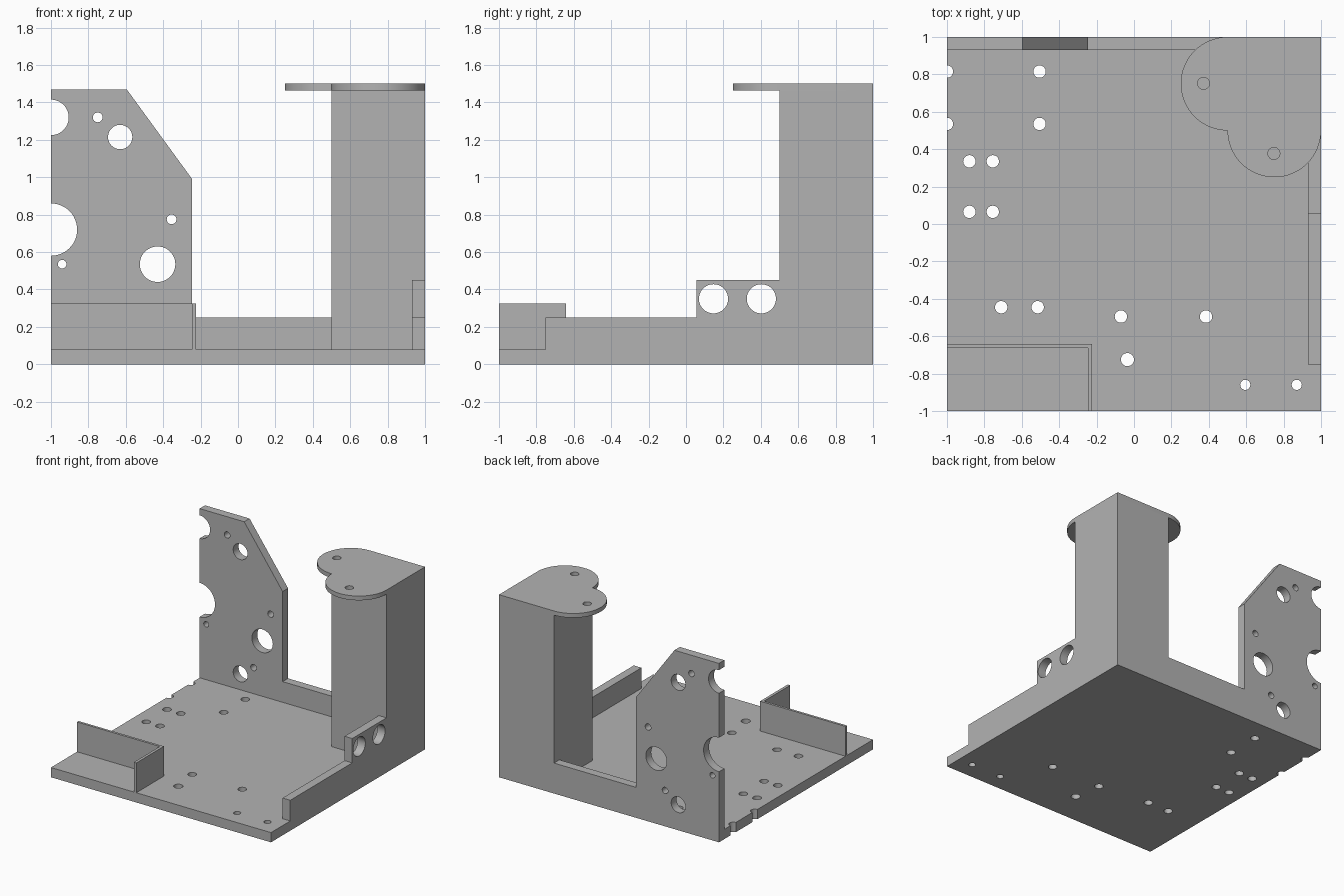
import bpy
import bmesh
from math import cos, sin, radians

default_cube = bpy.data.objects.get("Cube")
if default_cube:
    bpy.data.objects.remove(default_cube, do_unlink=True)

# One plain grey for the whole bracket
grey = bpy.data.materials.new("matte grey")
grey.use_nodes = True
COLOUR = (0.45, 0.45, 0.45, 1.0)
grey.diffuse_color = COLOUR
grey.node_tree.nodes["Principled BSDF"].inputs["Base Color"].default_value = COLOUR

# How profile coordinates (u, v) and depth w map to space for each extrusion axis
PLACE = {
    "x": lambda u, v, w: (w, u, v),
    "y": lambda u, v, w: (u, w, v),
    "z": lambda u, v, w: (u, v, w),
}


def arc(cu, cv, radius, start, end, steps):
    angles = [radians(start + (end - start) * i / steps) for i in range(steps + 1)]
    return [(cu + radius * cos(a), cv + radius * sin(a)) for a in angles]


def rect(u0, v0, u1, v1):
    return [(u0, v0), (u1, v0), (u1, v1), (u0, v1)]


def extrude_profiles(name, profiles, axis, low, high):
    """Make one object from closed profiles extruded from low to high."""
    bm = bmesh.new()
    for profile in profiles:
        bottom = [bm.verts.new(PLACE[axis](u, v, low)) for u, v in profile]
        top = [bm.verts.new(PLACE[axis](u, v, high)) for u, v in profile]
        bm.faces.new(bottom)
        bm.faces.new(top)
        for i in range(len(profile)):
            j = (i + 1) % len(profile)
            bm.faces.new((bottom[i], bottom[j], top[j], top[i]))
    bmesh.ops.recalc_face_normals(bm, faces=bm.faces)
    mesh = bpy.data.meshes.new(name)
    bm.to_mesh(mesh)
    bm.free()
    mesh.materials.append(grey)
    obj = bpy.data.objects.new(name, mesh)
    bpy.context.collection.objects.link(obj)
    return obj


def part(name, profile, axis, low, high, holes=()):
    """Extrude a profile and drill round holes given as (u, v, radius)."""
    obj = extrude_profiles(name, [profile], axis, low, high)
    bpy.ops.object.select_all(action="DESELECT")
    bpy.context.view_layer.objects.active = obj
    obj.select_set(True)
    if holes:
        circles = [arc(u, v, r, 0, 360, 48)[:-1] for u, v, r in holes]
        cutter = extrude_profiles("hole_cutter", circles, axis, low - 0.05, high + 0.05)
        cutter.hide_render = True
        drill = obj.modifiers.new("drill", "BOOLEAN")
        drill.operation = "DIFFERENCE"
        drill.solver = "EXACT"
        drill.object = cutter
        bpy.ops.object.modifier_apply(modifier=drill.name)
        bpy.data.objects.remove(cutter, do_unlink=True)
    bpy.ops.object.shade_smooth_by_angle(angle=radians(30))
    return obj


FLOOR = 0.08    # top of the base
LIP = 0.25      # top of the low walls
INNER = 0.93    # inner face of the outer walls
CAP = 1.465     # underside of the tower cap

# Base plate with its mounting holes
base_holes = [(x, y, 0.033) for x in (-1, -0.505) for y in (0.815, 0.535)]
base_holes += [(x, y, 0.033) for x in (-0.88, -0.755) for y in (0.335, 0.065)]
base_holes += [(x, -0.445, 0.033) for x in (-0.71, -0.515)]
base_holes += [(x, -0.495, 0.033) for x in (-0.07, 0.385)]
base_holes += [(-0.035, -0.725, 0.035)]
base_holes += [(x, -0.86, 0.027) for x in (0.595, 0.87)]
part("base_plate", rect(-1, -1, 1, 1), "z", 0, FLOOR, base_holes)

# Back wall rising into the drilled motor panel
back_profile = [(-1, FLOOR), (0.5, FLOOR), (0.5, LIP), (-0.245, LIP),
                (-0.245, 0.99), (-0.595, 1.47), (-1, 1.47)]
back_holes = [
    (-1, 1.32, 0.095), (-1, 0.72, 0.14), (-0.43, 0.535, 0.095),
    (-0.63, 1.215, 0.065), (-0.63, 0.21, 0.065),
    (-0.75, 1.32, 0.026), (-0.355, 0.775, 0.026),
    (-0.51, 0.295, 0.026), (-0.94, 0.535, 0.023),
]
part("back_wall", back_profile, "y", INNER, 1, back_holes)

# Side wall with a raised tab holding two round openings
side_profile = [(-0.75, FLOOR), (0.5, FLOOR), (0.5, 0.45),
                (0.055, 0.45), (0.055, LIP), (-0.75, LIP)]
part("side_wall", side_profile, "x", INNER, 1,
     [(y, 0.35, 0.078) for y in (0.147, 0.403)])

# Square corner tower and its two-lobed cap
part("corner_tower", rect(0.5, 0.5, 1, 1), "z", FLOOR, CAP)
cap_profile = arc(0.5, 0.75, 0.25, 90, 270, 32)
cap_profile += arc(0.75, 0.5, 0.25, 180, 360, 32)[1:] + [(1, 1)]
part("tower_cap", cap_profile, "z", CAP, 1.5,
     [(0.372, 0.752, 0.032), (0.748, 0.377, 0.032)])

# Thin corner fence at the front
fence_profile = [(-1, -0.662), (-0.247, -0.662), (-0.247, -1),
                 (-0.224, -1), (-0.224, -0.642), (-1, -0.642)]
part("corner_fence", fence_profile, "z", FLOOR, 0.325)
